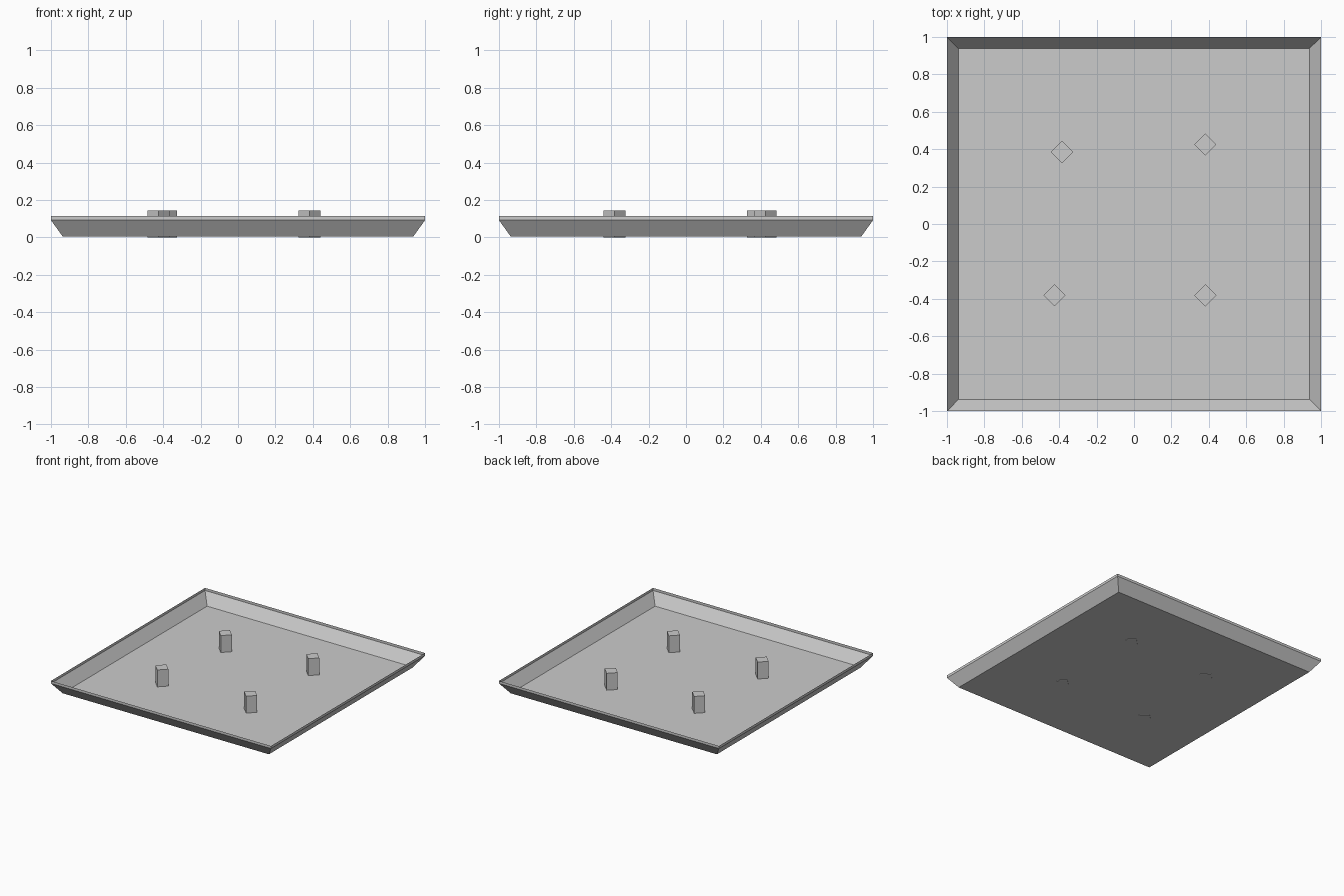
import bpy
import bmesh
from math import pi

if "Cube" in bpy.data.objects:
    bpy.data.objects.remove(bpy.data.objects["Cube"])


def new_object(name, bm):
    mesh = bpy.data.meshes.new(name)
    bm.to_mesh(mesh)
    bm.free()
    obj = bpy.data.objects.new(name, mesh)
    bpy.context.collection.objects.link(obj)
    return obj


# Tray: thin sheet floor, sloping walls, short upright lip
bm = bmesh.new()
rings = []
for half, z in [(0.937, 0.004), (1.0, 0.092), (1.0, 0.113)]:
    corners = [(-1, -1), (1, -1), (1, 1), (-1, 1)]
    rings.append([bm.verts.new((x * half, y * half, z)) for x, y in corners])
bm.faces.new(rings[0][::-1])
for low, high in zip(rings, rings[1:]):
    for i in range(4):
        j = (i + 1) % 4
        bm.faces.new((low[i], low[j], high[j], high[i]))
new_object("tray", bm)


# Four square posts, turned 45 degrees, reaching just through the floor
def add_post(name, x, y, height=0.143, half_diagonal=0.059):
    bpy.ops.mesh.primitive_cylinder_add(
        vertices=4, radius=half_diagonal, depth=height,
        location=(x, y, height / 2))
    post = bpy.context.object
    post.name = name
    # keep the corners of the square on the x and y axes
    v = post.data.vertices[0].co
    if abs(abs(v.x) - abs(v.y)) < 0.01:
        post.rotation_euler.z = pi / 4


for name, x, y in [("post_back_left", -0.385, 0.385),
                   ("post_back_right", 0.382, 0.425),
                   ("post_front_left", -0.425, -0.382),
                   ("post_front_right", 0.382, -0.382)]:
    add_post(name, x, y)
